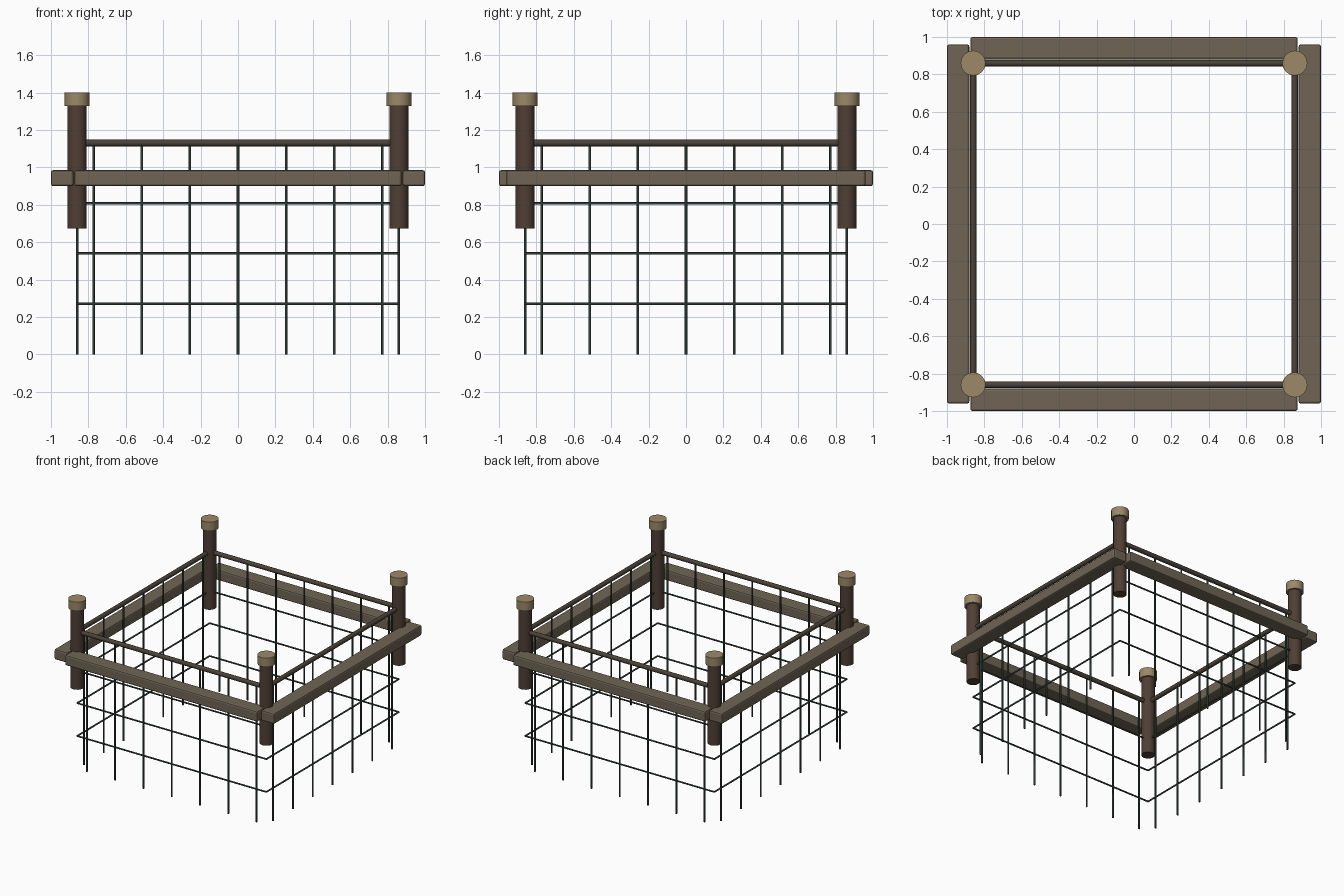
import bpy, math
from math import pi
from mathutils import Matrix, Vector

if "Cube" in bpy.data.objects:
    bpy.data.objects.remove(bpy.data.objects["Cube"])

P = 0.86  # distance of posts and mesh panels from the centre


def material(name, rgb):
    m = bpy.data.materials.new(name)
    m.diffuse_color = (*rgb, 1)
    m.use_nodes = True
    m.node_tree.nodes["Principled BSDF"].inputs["Base Color"].default_value = m.diffuse_color
    return m


WOOD = material("weathered wood", (0.16, 0.13, 0.09))
BARK = material("dark wood", (0.08, 0.05, 0.035))
CAP = material("cut wood", (0.33, 0.25, 0.14))
RAIL = material("rail wood", (0.07, 0.055, 0.04))
WIRE = material("wire", (0.035, 0.055, 0.048))


def finish(name, mat, smooth=True):
    ob = bpy.context.object
    ob.name = name
    ob.data.materials.append(mat)
    if smooth:
        bpy.ops.object.shade_smooth_by_angle(angle=math.radians(50))
    return ob


def rod(name, a, b, r, sides, mat):
    a, b = Vector(a), Vector(b)
    d = b - a
    bpy.ops.mesh.primitive_cylinder_add(
        vertices=sides, radius=r, depth=d.length, location=(a + b) / 2,
        rotation=d.to_track_quat('Z', 'Y').to_euler())
    return finish(name, mat)


def beam(name, half_len, angle):
    bpy.ops.mesh.primitive_cube_add(size=1)
    ob = finish(name, WOOD, False)
    ob.data.transform(Matrix.Diagonal((2 * half_len, 0.12, 0.086, 1)))
    ob.matrix_world = (Matrix.Rotation(angle, 4, 'Z')
                       @ Matrix.Translation((0, -0.94, 0.942)))
    bev = ob.modifiers.new("rounded edges", 'BEVEL')
    bev.width = 0.012
    bev.segments = 2


# Corner posts with caps
for sx in (-1, 1):
    for sy in (-1, 1):
        tag = ("front" if sy < 0 else "back") + ("_left" if sx < 0 else "_right")
        x, y = sx * P, sy * P
        rod(tag + "_post", (x, y, 0.673), (x, y, 1.335), 0.051, 16, BARK)
        rod(tag + "_post_cap", (x, y, 1.327), (x, y, 1.4), 0.067, 16, CAP)

# Four sides: beam, top rail and wire mesh
for i, side in enumerate(("front", "right", "back", "left")):
    ang = i * pi / 2
    rot = Matrix.Rotation(ang, 3, 'Z')

    def at(x, z):
        return rot @ Vector((x, -P, z))

    beam(side + "_beam", 0.875 if i % 2 == 0 else 0.96, ang)
    rod(side + "_top_rail", at(-P, 1.13), at(P, 1.13), 0.018, 10, RAIL)
    for k in range(7):
        x = (k - 3) * 0.2573
        rod(f"{side}_upright_wire_{k + 1}", at(x, 0), at(x, 1.13), 0.007, 8, WIRE)
    for k, z in enumerate((0.27, 0.54, 0.807)):
        rod(f"{side}_cross_wire_{k + 1}", at(-P, z), at(P, z), 0.0065, 8, WIRE)
